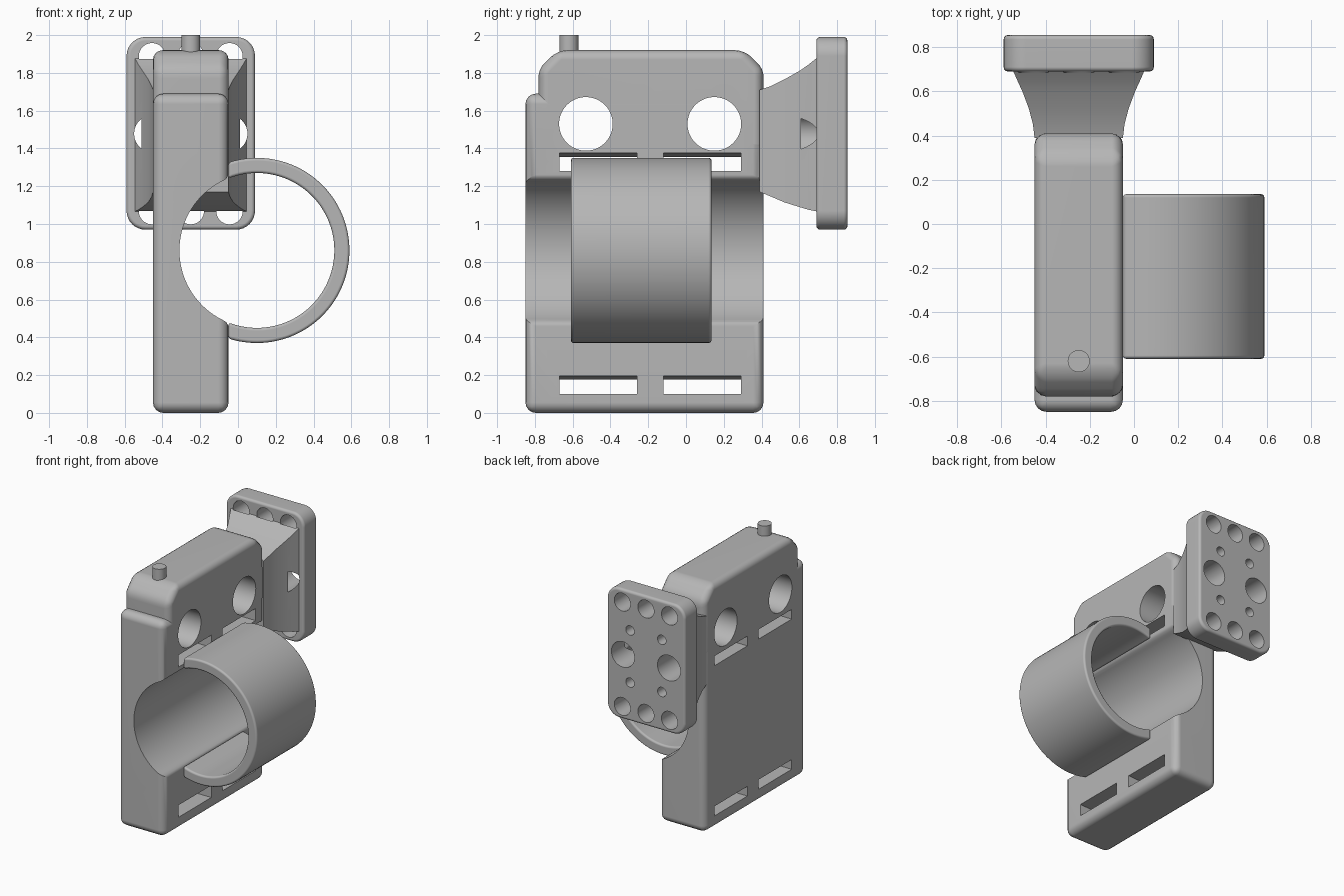
import bpy, bmesh
from math import cos, sin, pi, acos

if "Cube" in bpy.data.objects:
    bpy.data.objects.remove(bpy.data.objects["Cube"])

grey = bpy.data.materials.new("plain grey")
grey.use_nodes = True
grey.diffuse_color = (0.47, 0.47, 0.47, 1)
grey.node_tree.nodes["Principled BSDF"].inputs["Base Color"].default_value = (0.47, 0.47, 0.47, 1)

CX = -0.25               # centre plane of the body
X0, X1 = -0.45, -0.05    # body sides
RX, RZ = 0.1, 0.86       # clamp axis
R_IN, R_OUT = 0.41, 0.49


def loft(name, rings):
    """Closed solid through rings of equal point count."""
    bm = bmesh.new()
    loops = [[bm.verts.new(p) for p in ring] for ring in rings]
    n = len(loops[0])
    for a, b in zip(loops, loops[1:]):
        for i in range(n):
            j = (i + 1) % n
            bm.faces.new((a[i], a[j], b[j], b[i]))
    bm.faces.new(loops[0])
    bm.faces.new(loops[-1])
    bmesh.ops.recalc_face_normals(bm, faces=bm.faces)
    me = bpy.data.meshes.new(name)
    bm.to_mesh(me)
    bm.free()
    me.materials.append(grey)
    ob = bpy.data.objects.new(name, me)
    bpy.context.collection.objects.link(ob)
    return ob


def prism(name, pts, axis, lo, hi):
    """Extrude a flat outline along x (y,z points), y (x,z) or z (x,y)."""
    place = {"x": lambda p, d: (d, p[0], p[1]),
             "y": lambda p, d: (p[0], d, p[1]),
             "z": lambda p, d: (p[0], p[1], d)}[axis]
    return loft(name, [[place(p, d) for p in pts] for d in (lo, hi)])


def arc(u, v, r, a0=0, a1=2 * pi, n=48, closed=True):
    steps = n if closed else n - 1
    return [(u + r * cos(a0 + (a1 - a0) * i / steps),
             v + r * sin(a0 + (a1 - a0) * i / steps)) for i in range(n)]


def rect(u0, u1, v0, v1):
    return [(u0, v0), (u1, v0), (u1, v1), (u0, v1)]


def apply(ob, mod):
    bpy.ops.object.select_all(action="DESELECT")
    bpy.context.view_layer.objects.active = ob
    ob.select_set(True)
    bpy.ops.object.modifier_apply(modifier=mod.name)


def bevel(ob, width, segments=4):
    m = ob.modifiers.new("round", "BEVEL")
    m.width, m.segments, m.limit_method = width, segments, "ANGLE"
    m.angle_limit = 0.6
    apply(ob, m)


def cut(ob, cutters):
    for c in cutters:
        m = ob.modifiers.new("cut", "BOOLEAN")
        m.operation, m.solver, m.object = "DIFFERENCE", "EXACT", c
        apply(ob, m)


def finish(ob):
    bpy.ops.object.select_all(action="DESELECT")
    bpy.context.view_layer.objects.active = ob
    ob.select_set(True)
    bpy.ops.object.shade_smooth_by_angle(angle=0.6)
    m = ob.modifiers.new("normals", "WEIGHTED_NORMAL")
    m.keep_sharp = True
    apply(ob, m)


# Body: lower block and chamfered upper block
body = prism("body", rect(-0.85, 0.41, 0, 1.69), "x", X0, X1)
bevel(body, 0.055)
upper_body = prism("upper_body", [(-0.78, 1.375), (0.41, 1.375), (0.41, 1.82), (0.31, 1.92),
                                  (-0.68, 1.92), (-0.78, 1.82)], "x", X0, X1)
bevel(upper_body, 0.05)

# Cutters: clamp channel with rounded lips, round holes, strap slots
a = acos((-0.08 - RX) / R_IN)
lip = [(-0.062, 0.38), (-0.05, 0.40), (0.2, 0.40)]
channel = prism("channel_cutter",
                arc(RX, RZ, R_IN, a, 2 * pi - a, 64, False)
                + [(x, RZ - z) for x, z in lip]
                + [(x, RZ + z) for x, z in reversed(lip)], "y", -1, 0.6)
holes = [prism("hole_cutter", arc(y, 1.53, 0.142), "x", -0.7, 0.2) for y in (-0.53, 0.15)]
slots = []
for y in (-0.67, -0.12):
    for z in (0.10, 1.28):
        side = [(-0.6, z), (0.05, z), (0.05, z + 0.1), (X1, z + 0.095), (X0, z + 0.076), (-0.6, z + 0.076)]
        slots.append(prism("slot_cutter", side, "y", y, y + 0.41))
cut(body, [channel] + holes + slots)
cut(upper_body, holes)

# Clamp ring
ao, ai = acos((X1 - RX) / R_OUT), acos((X1 - RX) / R_IN)
clamp_ring = prism("clamp_ring", arc(RX, RZ, R_OUT, -ao, ao, 72, False)
                   + arc(RX, RZ, R_IN, ai, -ai, 72, False), "y", -0.61, 0.135)
bevel(clamp_ring, 0.025)

# Pin on top
pin = prism("pin", arc(CX, -0.62, 0.05, n=32), "z", 1.88, 2.0)

# Mounting plate with rounded corners
outline = []
for i, (x, z) in enumerate([(-0.01, 1.89), (-0.49, 1.89), (-0.49, 1.07), (-0.01, 1.07)]):
    outline += arc(x, z, 0.1, i * pi / 2, (i + 1) * pi / 2, 9, False)
plate = prism("mount_plate", outline, "y", 0.69, 0.855)
bevel(plate, 0.02, 3)

# Flared neck between body and plate: y, half width, top, bottom
sections = [(0.39, 0.20, 1.71, 1.17), (0.45, 0.207, 1.73, 1.145), (0.52, 0.225, 1.765, 1.115),
            (0.60, 0.255, 1.81, 1.09), (0.65, 0.278, 1.845, 1.075), (0.70, 0.30, 1.885, 1.065)]
neck = loft("neck", [[(CX - w, y, b), (CX + w, y, b), (CX + w, y, t), (CX - w, y, t)]
                     for y, w, t, b in sections])

# Plate holes: rows of three, four small, two large reaching into the neck
MZ = 1.478
drills = []
for s in (-1, 1):
    for dx in (-0.205, 0, 0.205):
        drills.append(prism("drill", arc(CX + dx, MZ + s * 0.41, 0.07, n=32), "y", 0.685, 1))
    for dx in (-0.138, 0.138):
        drills.append(prism("drill", arc(CX + dx, MZ + s * 0.205, 0.037, n=24), "y", 0.66, 1))
    drills.append(prism("drill", arc(CX + s * 0.2, MZ, 0.1, n=40), "y", 0.61, 1))
cut(plate, drills)
cut(neck, drills)

for ob in (body, upper_body, clamp_ring, pin, plate, neck):
    finish(ob)
for c in [channel] + holes + slots + drills:
    bpy.data.objects.remove(c)
